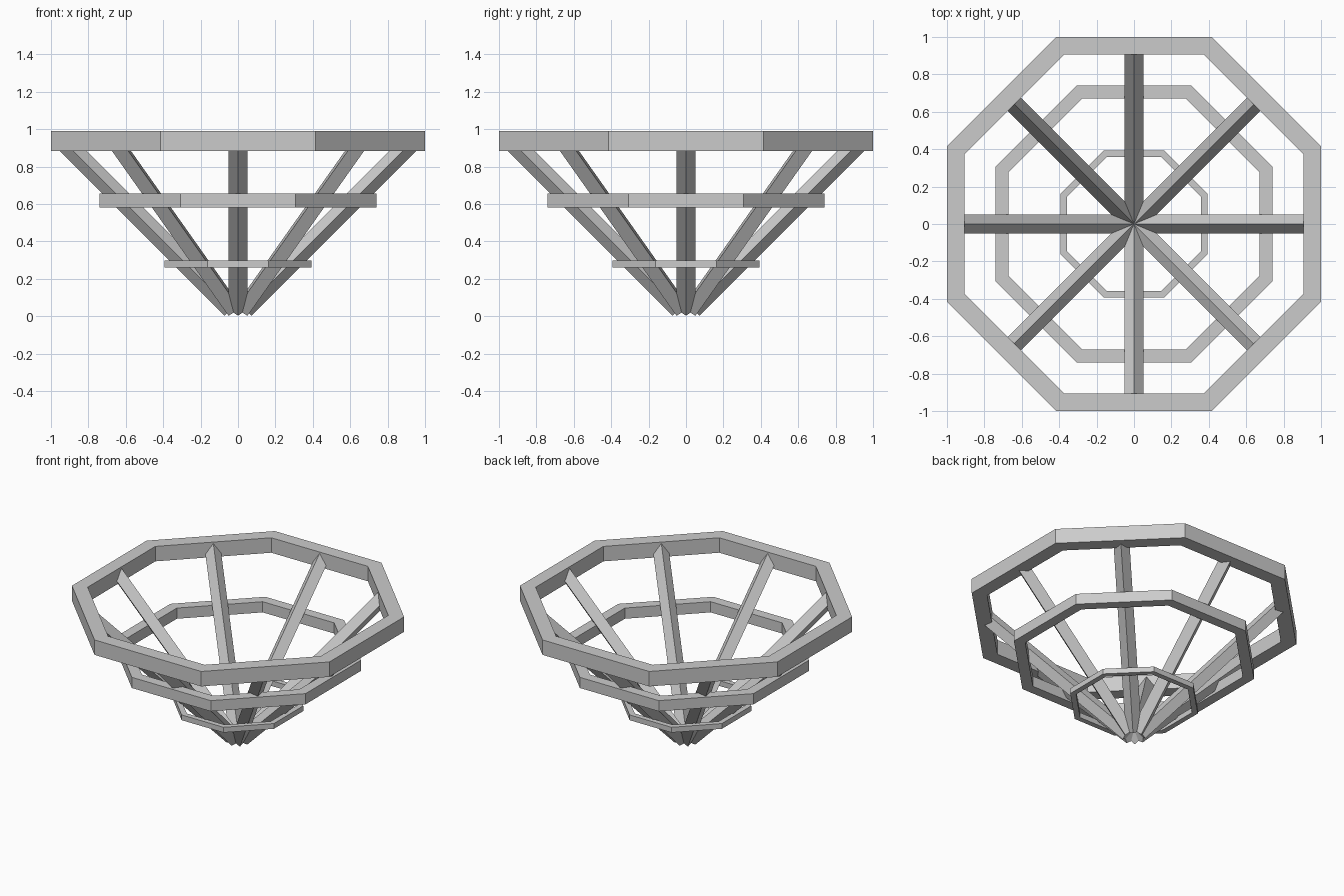
import bpy, bmesh
from math import pi, cos, sin
from mathutils import Vector

if "Cube" in bpy.data.objects:
    bpy.data.objects.remove(bpy.data.objects["Cube"])


def add_object(name, bm):
    bmesh.ops.recalc_face_normals(bm, faces=bm.faces)
    mesh = bpy.data.meshes.new(name)
    bm.to_mesh(mesh)
    bm.free()
    obj = bpy.data.objects.new(name, mesh)
    bpy.context.collection.objects.link(obj)


def octagon_ring(name, outer, inner, z0, z1):
    """Octagonal band; outer and inner are centre-to-flat distances."""
    bm = bmesh.new()
    loops = []
    for i in range(8):
        a = (i + 0.5) * pi / 4
        profile = [(outer, z0), (outer, z1), (inner, z1), (inner, z0)]
        loops.append([bm.verts.new((r / cos(pi / 8) * cos(a),
                                    r / cos(pi / 8) * sin(a), z))
                      for r, z in profile])
    for i in range(8):
        a, b = loops[i], loops[(i + 1) % 8]
        for j in range(4):
            k = (j + 1) % 4
            bm.faces.new((a[j], b[j], b[k], a[k]))
    add_object(name, bm)


def rib(name, angle, half=0.051):
    """Square bar on edge, rising at 45 degrees from the tip to the rim."""
    bm = bmesh.new()
    out = Vector((cos(angle), sin(angle), 0))
    side = Vector((-sin(angle), cos(angle), 0))
    up = Vector((0, 0, 1))
    normal = (up - out).normalized()
    ends = []
    for r in (0.036, 0.945):
        c = out * r + up * (r + 0.003)
        ends.append([bm.verts.new(c + d * half)
                     for d in (normal, side, -normal, -side)])
    a, b = ends
    for j in range(4):
        k = (j + 1) % 4
        bm.faces.new((a[j], a[k], b[k], b[j]))
    bm.faces.new(a)
    bm.faces.new(b)
    add_object(name, bm)


# Three stacked octagonal hoops
octagon_ring("top_ring", 1.0, 0.905, 0.885, 0.99)
octagon_ring("middle_ring", 0.74, 0.67, 0.582, 0.657)
octagon_ring("bottom_ring", 0.393, 0.357, 0.262, 0.299)

# Eight ribs meeting at the tip, each under the middle of a ring side
for n in range(8):
    rib(f"rib_{n + 1}", n * pi / 4)
